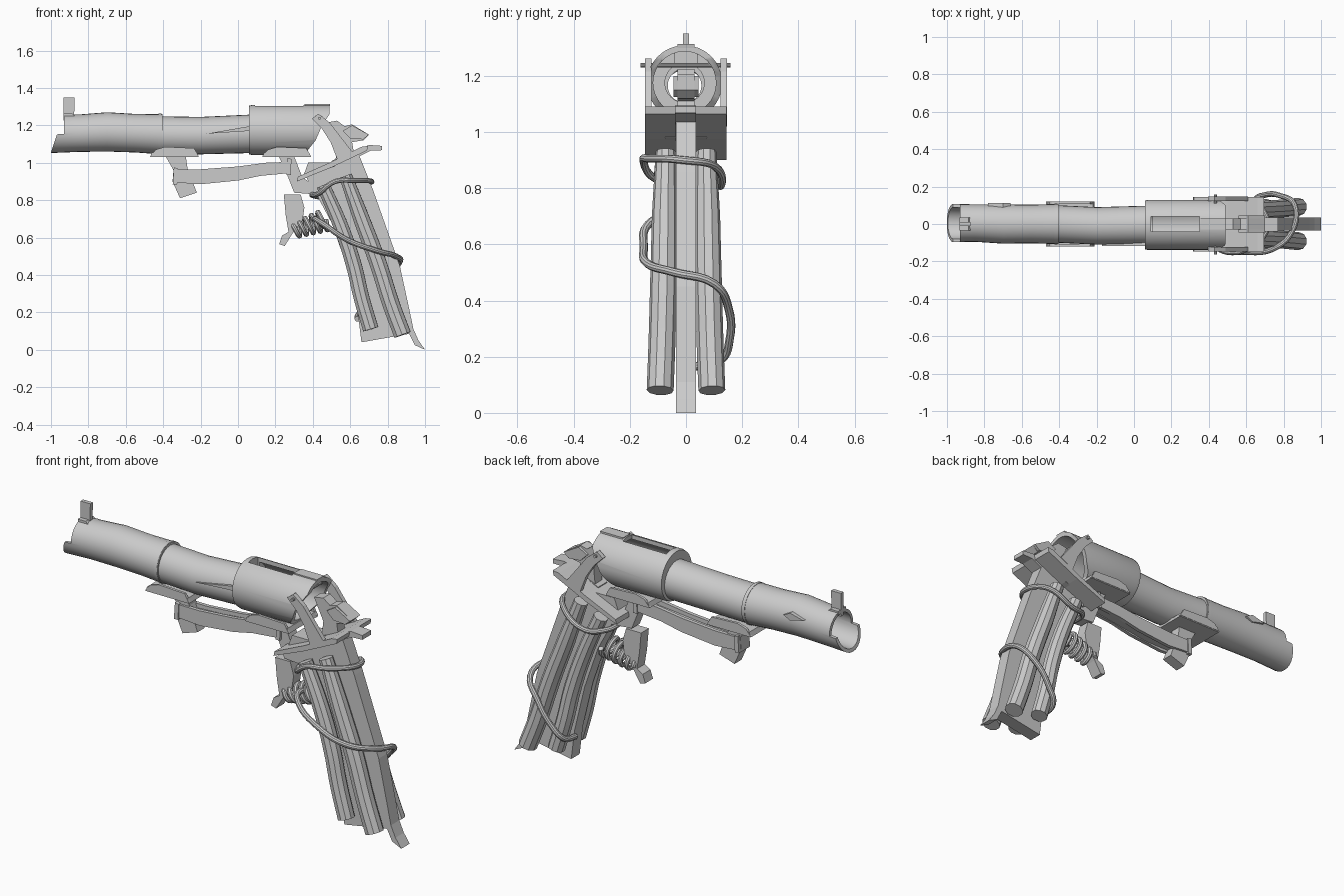
import bpy, bmesh, math
from mathutils import Vector


def finish(name, bm):
    bmesh.ops.recalc_face_normals(bm, faces=bm.faces)
    me = bpy.data.meshes.new(name)
    bm.to_mesh(me)
    bm.free()
    ob = bpy.data.objects.new(name, me)
    bpy.context.collection.objects.link(ob)
    return ob


def activate(ob):
    bpy.ops.object.select_all(action='DESELECT')
    ob.select_set(True)
    bpy.context.view_layer.objects.active = ob


def smooth(ob):
    activate(ob)
    bpy.ops.object.shade_smooth_by_angle(angle=math.radians(35))


def plate(name, pts, y0, y1):
    """Side profile in x/z, extruded from y0 to y1."""
    bm = bmesh.new()
    f = bm.faces.new([bm.verts.new((x, y0, z)) for x, z in pts])
    r = bmesh.ops.extrude_face_region(bm, geom=[f])
    vs = [g for g in r['geom'] if isinstance(g, bmesh.types.BMVert)]
    bmesh.ops.translate(bm, verts=vs, vec=(0, y1 - y0, 0))
    return finish(name, bm)


def pair(name, pts, y0, y1):
    plate(name + "_left", pts, y0, y1)
    plate(name + "_right", pts, -y1, -y0)


def strip(top, bottom):
    return top + bottom[::-1]


def tube(name, rings, n=28):
    """Closed hollow shell along x; each ring is x, y, z, radius."""
    bm = bmesh.new()
    loops = [[bm.verts.new((x, y + r * math.sin(2 * math.pi * i / n),
                            z + r * math.cos(2 * math.pi * i / n))) for i in range(n)]
             for x, y, z, r in rings]
    for a, b in zip(loops, loops[1:] + loops[:1]):
        for i in range(n):
            j = (i + 1) % n
            bm.faces.new((a[i], a[j], b[j], b[i]))
    return finish(name, bm)


def cut(ob, pts, y0, y1):
    c = plate("cutter", pts, y0, y1)
    c.hide_render = True
    m = ob.modifiers.new("cut", 'BOOLEAN')
    m.operation, m.solver, m.object = 'DIFFERENCE', 'EXACT', c
    activate(ob)
    bpy.ops.object.modifier_apply(modifier=m.name)
    bpy.data.objects.remove(c)


def rod(name, pts, r, cyclic=False, res=3, taper=None):
    """Round bar or wire through the points."""
    cu = bpy.data.curves.new(name, 'CURVE')
    cu.dimensions = '3D'
    cu.bevel_depth, cu.bevel_resolution = r, res
    cu.resolution_u, cu.use_fill_caps = 5, True
    sp = cu.splines.new('BEZIER')
    sp.bezier_points.add(len(pts) - 1)
    sp.use_cyclic_u = cyclic
    for i, (b, p) in enumerate(zip(sp.bezier_points, pts)):
        b.co = p
        b.handle_left_type = b.handle_right_type = 'AUTO'
        b.radius = taper[i] if taper else 1
    ob = bpy.data.objects.new(name, cu)
    bpy.context.collection.objects.link(ob)
    activate(ob)
    bpy.ops.object.convert(target='MESH')
    smooth(bpy.context.object)


# Barrel: bent pipe, front length slightly wider than the rear one
outer = [(-1, .005, 1.155, .103), (-.85, .005, 1.158, .1), (-.7, 0, 1.165, .105),
         (-.55, 0, 1.158, .103), (-.42, 0, 1.153, .107), (-.405, 0, 1.153, .107),
         (-.405, 0, 1.148, .1), (-.2, -.01, 1.145, .1), (.08, -.005, 1.155, .103)]
inner = [(.08, -.005, 1.165, .06), (-.2, -.005, 1.15, .07), (-.7, 0, 1.163, .08),
         (-1, .005, 1.155, .085)]
barrel = tube("barrel", outer + inner)
cut(barrel, [(-1.1, 1.4), (-.93, 1.4), (-.93, 1.155), (-.968, 1.152), (-1.002, 1.05), (-1.1, 1.05)], -.2, .2)
smooth(barrel)
# Pipe seam ring
smooth(tube("seam_ring", [(-.425, 0, 1.153, .109), (-.408, 0, 1.153, .109),
                          (-.408, 0, 1.153, .095), (-.425, 0, 1.153, .095)]))
# Front sight with flared foot, and torn metal folds on the pipe
plate("front_sight", [(-.932, 1.35), (-.874, 1.35), (-.876, 1.25), (-.868, 1.225), (-.932, 1.225)], -.011, .011)
plate("sight_foot", [(-.932, 1.262), (-.885, 1.262), (-.868, 1.245), (-.932, 1.24)], -.035, .035)
plate("barrel_fold_front", [(-.17, 1.155), (.06, 1.195), (.06, 1.17)], -.117, -.09)
plate("barrel_fold_back", [(-.78, 1.2), (-.7, 1.22), (-.66, 1.2), (-.7, 1.18)], .08, .112)

# Chamber sleeve with top slot and slanted open rear
cy, cz = -.005, 1.175
sleeve = tube("chamber_sleeve", [(.06, cy, cz, .13), (.075, cy, cz, .134), (.49, cy, cz, .134),
                                 (.49, cy, cz, .112), (.1, cy, cz, .112), (.1, cy, cz, .07), (.06, cy, cz, .07)], 32)
cut(sleeve, [(.09, 1.2), (.35, 1.2), (.35, 1.4), (.09, 1.4)], -.04, .04)
cut(sleeve, [(.6, 1.26), (.49, 1.26), (.45, 1.2), (.415, 1.12), (.375, 1.07), (.37, 1), (.6, 1)], -.3, .3)
smooth(sleeve)
plate("rear_sight", [(.36, 1.3), (.49, 1.3), (.492, 1.313), (.355, 1.313)], -.03, .03)

# Bent plates under barrel and chamber
for name, x0, w in (("barrel_saddle", -.47, .118), ("chamber_saddle", .13, .125)):
    lip = [(x0, 1.035), (x0 + .03, 1.07), (x0 + .08, 1.085), (x0 + .235, 1.078), (x0 + .26, 1.035)]
    plate(name, [(x0, 1.03), (x0 + .26, 1.03), (x0 + .25, 1.055), (x0 + .01, 1.055)], -w, w)
    pair(name + "_lip", lip, w - .012, w + .002)

# Foregrip post, link arms and pins
plate("front_post", [(-.39, 1.04), (-.28, 1.04), (-.27, .97), (-.22, .84), (-.31, .81), (-.35, .9), (-.345, .96)], -.03, .03)
pair("link_arm", strip([(-.34, .965), (-.2, .965), (0, .98), (.15, 1), (.28, 1.005)],
                       [(-.34, .895), (-.2, .885), (0, .905), (.12, .93), (.28, .945)]), .022, .042)
plate("link_core", strip([(-.3, .94), (-.1, .95), (.25, .985)], [(-.3, .9), (-.1, .9), (.25, .95)]), -.022, .022)
for name, x, z in (("link_band_front", -.335, .93), ("link_band_rear", .272, .98)):
    plate(name, [(x - .014, z - .045), (x + .01, z - .045), (x + .014, z + .04), (x - .008, z + .045)], -.048, .048)

# Frame strut, trigger and spring
plate("frame_strut", [(.22, 1.03), (.3, 1.035), (.345, .92), (.43, .87), (.43, .83), (.3, .84), (.265, .93)], -.034, .034)
plate("trigger", [(.245, .83), (.335, .83), (.355, .76), (.345, .69), (.29, .62), (.25, .555),
                  (.22, .565), (.235, .61), (.27, .63), (.255, .72)], -.033, .033)
a, b = Vector((.29, 0, .635)), Vector((.47, 0, .695))
d = (b - a).normalized()
u, v = Vector((0, 1, 0)), d.cross(Vector((0, 1, 0)))
coil = []
for i in range(41):
    t = i / 40 * 5 * 2 * math.pi
    r = .035 + .02 * i / 40
    coil.append(a.lerp(b, i / 40) + r * (u * math.cos(t) + v * math.sin(t)))
rod("trigger_spring", coil, .013, res=2)

# Grip: central spine with curled tail
plate("grip_spine", [(.36, .93), (.42, .83), (.5, .68), (.58, .45), (.64, .2), (.66, .04), (.915, .085),
                     (.945, .025), (1, 0), (.965, .05), (.938, .11), (.915, .22), (.865, .45), (.72, .86), (.64, 1.06)],
      -.036, .036)
# Grip: two rods each side
for s, side in ((-1, "right"), (1, "left")):
    rod("grip_rod_front_" + side, [(.455, s * .075, .88), (.55, s * .078, .66), (.62, s * .082, .45),
                                   (.66, s * .086, .28), (.71, s * .09, .11)], .044, taper=[.85, .95, 1, 1, 1])
    rod("grip_rod_rear_" + side, [(.575, s * .072, .93), (.66, s * .076, .7), (.75, s * .08, .46),
                                  (.82, s * .086, .24), (.88, s * .092, .08)], .048, taper=[.75, .95, 1, 1, 1])

# Cap plate over the grip, tang and filler
plate("grip_cap", [(.315, .9), (.32, .925), (.5, 1.005), (.66, 1.085), (.695, 1.09), (.69, 1.065), (.5, .975)], -.146, .144)
plate("tang", [(.5, 1.01), (.63, 1.065), (.7, 1.095), (.77, 1.09), (.77, 1.067), (.71, 1.065), (.64, 1.03), (.5, .97)], -.04, .035)
plate("cap_filler", [(.35, .93), (.375, 1), (.5, 1), (.52, .98)], -.075, .075)

# Hanger straps, cross pin and hammer
pair("hanger_strap", strip([(.43, 1.262), (.49, 1.215), (.54, 1.15), (.61, 1.06)],
                           [(.395, 1.235), (.45, 1.18), (.495, 1.11), (.53, 1.02)]), .122, .146)
rod("cross_pin", [(.435, -.162, 1.238), (.435, .158, 1.238)], .008)
plate("hammer", [(.475, 1.215), (.53, 1.225), (.57, 1.195), (.61, 1.205), (.7, 1.15), (.67, 1.12),
                 (.61, 1.11), (.62, 1.05), (.52, 1.0), (.53, 1.1)], -.03, .03)
plate("hammer_spur", [(.56, 1.17), (.61, 1.2), (.7, 1.15), (.67, 1.125), (.6, 1.13)], -.045, .045)

# Binding wires
rod("upper_wire", [(.395, 0, .83), (.43, -.11, .835), (.52, -.152, .9), (.62, -.125, .905), (.715, -.01, .9),
                   (.66, .1, .88), (.52, .125, .81), (.42, .09, .82)], .014, cyclic=True)
rod("lower_wire", [(.46, .04, .66), (.41, -.06, .7), (.46, -.135, .67), (.58, -.15, .59), (.74, -.135, .53),
                   (.845, -.04, .5), (.86, .1, .46), (.78, .152, .37), (.7, .155, .26), (.645, .125, .19),
                   (.638, .03, .165)], .015)
